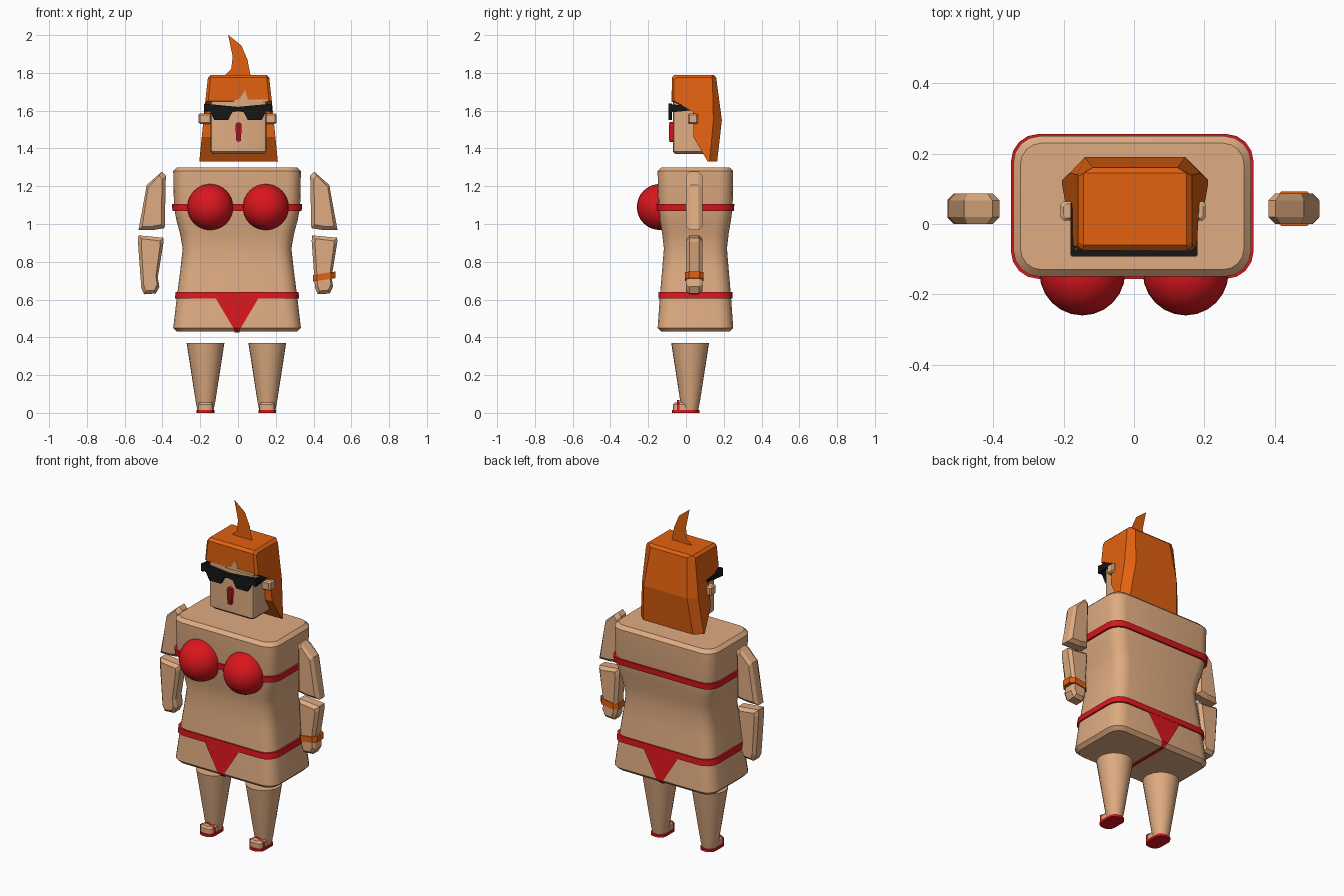
import bpy, bmesh
from math import pi, cos, sin, radians

if "Cube" in bpy.data.objects:
    bpy.data.objects.remove(bpy.data.objects["Cube"])


def material(name, rgb):
    m = bpy.data.materials.new(name)
    m.diffuse_color = (*rgb, 1)
    m.use_nodes = True
    m.node_tree.nodes["Principled BSDF"].inputs["Base Color"].default_value = m.diffuse_color
    return m


SKIN = material("skin", (0.74, 0.41, 0.22))
RED = material("red", (0.70, 0.008, 0.012))
DARK_RED = material("dark_red", (0.24, 0.01, 0.02))
ORANGE = material("orange", (0.76, 0.12, 0.005))
BLACK = material("black", (0.008, 0.008, 0.008))


def finish(name, bm, mat, smooth=None):
    bmesh.ops.recalc_face_normals(bm, faces=bm.faces)
    me = bpy.data.meshes.new(name)
    bm.to_mesh(me)
    bm.free()
    me.materials.append(mat)
    ob = bpy.data.objects.new(name, me)
    bpy.context.collection.objects.link(ob)
    if smooth:
        bpy.context.view_layer.objects.active = ob
        ob.select_set(True)
        bpy.ops.object.shade_smooth_by_angle(angle=radians(smooth))
        ob.select_set(False)
    return ob


def loft(name, rings, mat, closed=True, caps=True, smooth=None):
    """Skin a list of equal-length point rings."""
    bm = bmesh.new()
    rows = [[bm.verts.new(p) for p in ring] for ring in rings]
    n = len(rows[0])
    for a, b in zip(rows, rows[1:]):
        for i in range(n if closed else n - 1):
            j = (i + 1) % n
            bm.faces.new((a[i], a[j], b[j], b[i]))
    if closed and caps:
        bm.faces.new(rows[0])
        bm.faces.new(rows[-1])
    return finish(name, bm, mat, smooth)


def round_rect(cx, cy, z, hx, hy, r, seg=4):
    pts = []
    for k, (sx, sy) in enumerate(((1, 1), (-1, 1), (-1, -1), (1, -1))):
        for i in range(seg + 1):
            a = (k + i / seg) * pi / 2
            pts.append((cx + sx * (hx - r) + r * cos(a), cy + sy * (hy - r) + r * sin(a), z))
    return pts


def slab(name, pts, y0, y1, mat, chamfer=0.0):
    """Front outline (x, z) given thickness along y, optionally chamfered."""
    xs, zs = [p[0] for p in pts], [p[1] for p in pts]
    cx, cz = (min(xs) + max(xs)) / 2, (min(zs) + max(zs)) / 2
    fx = 1 - 2 * chamfer / (max(xs) - min(xs))
    fz = 1 - 2 * chamfer / (max(zs) - min(zs))
    full = lambda y: [(x, y, z) for x, z in pts]
    inset = lambda y: [(cx + (x - cx) * fx, y, cz + (z - cz) * fz) for x, z in pts]
    if chamfer:
        rings = [inset(y0), full(y0 + chamfer), full(y1 - chamfer), inset(y1)]
    else:
        rings = [full(y0), full(y1)]
    return loft(name, rings, mat)


# Torso with narrow waist
CX, CY = -0.005, 0.05
levels = [(0.43, 0.318, 0.18, 0.06), (0.45, 0.338, 0.2, 0.075), (0.62, 0.318, 0.188, 0.075),
          (0.76, 0.300, 0.176, 0.075), (0.87, 0.288, 0.167, 0.075), (0.95, 0.302, 0.176, 0.075),
          (1.02, 0.321, 0.188, 0.075), (1.09, 0.334, 0.197, 0.075), (1.28, 0.338, 0.2, 0.075),
          (1.30, 0.318, 0.18, 0.06)]
loft("torso", [round_rect(CX, CY, z, hx, hy, r) for z, hx, hy, r in levels], SKIN, smooth=32)

# Swimwear bands, cups and wrapped lower piece
for name, z0, z1, a, b in (("top_band", 1.07, 1.105, (0.342, 0.204), (0.345, 0.206)),
                           ("lower_band", 0.605, 0.64, (0.329, 0.197), (0.325, 0.195))):
    loft(name, [round_rect(CX, CY, z0, *a, 0.078), round_rect(CX, CY, z1, *b, 0.078)], RED, smooth=32)
for side in (-1, 1):
    bm = bmesh.new()
    bmesh.ops.create_uvsphere(bm, u_segments=24, v_segments=16, radius=0.122)
    bmesh.ops.translate(bm, vec=(side * 0.147, -0.138, 1.09), verts=bm.verts)
    finish("top_cup", bm, RED, 40)
wrap = [(0.118, -0.145, 0.615), (0.02, -0.156, 0.45), (0.012, -0.133, 0.425),
        (0.012, 0.233, 0.425), (0.02, 0.256, 0.45), (0.118, 0.245, 0.615)]
loft("lower_piece", [[(CX - w, y, z), (CX + w, y, z)] for w, y, z in wrap], RED, closed=False)

# Head and ears
loft("head", [round_rect(0.003, 0.03, z, hx, hy, 0.02, 2) for z, hx, hy in
              ((1.37, 0.133, 0.085), (1.385, 0.148, 0.1), (1.70, 0.148, 0.1))], SKIN, smooth=25)
for x in (-0.175, 0.17):
    loft("ear", [round_rect(x, 0.0375, z, hx, hy, 0.008, 1) for z, hx, hy in
                 ((1.53, 0.026, 0.02), (1.537, 0.034, 0.027), (1.578, 0.034, 0.027),
                  (1.585, 0.026, 0.02))], SKIN)

# Hair: side profile (y, z) with the offset of its outer layer, widening downwards
hair = [((-0.075, 1.652), (0.012, 0)), ((-0.075, 1.775), (0.012, -0.01)), ((-0.06, 1.79), (0.01, -0.015)),
        ((0.145, 1.79), (-0.01, -0.015)), ((0.16, 1.775), (-0.02, -0.012)), ((0.19, 1.55), (-0.045, 0)),
        ((0.165, 1.33), (-0.04, 0)), ((0.115, 1.33), (0, 0)), ((0.04, 1.46), (0, 0)),
        ((0.038, 1.595), (0, 0))]


def hair_layer(side, outer):
    ring = []
    for (y, z), (dy, dz) in hair:
        half = 0.162 + 0.046 * (1.79 - z) / 0.46
        inset = 0 if outer else 0.015 + 0.028 * (y > 0.15)
        ring.append((0.003 + side * (half - inset), y + dy * outer, z + dz * outer))
    return ring


loft("hair", [hair_layer(-1, 1), hair_layer(-1, 0), hair_layer(1, 0), hair_layer(1, 1)], ORANGE)
slab("hairline_notch", [(-0.035, 1.645), (0.01, 1.665), (0.037, 1.708), (0.052, 1.66), (0.155, 1.66), (0.155, 1.645)],
     -0.077, -0.07, SKIN)

# Flat curved tuft on top
left = [(-0.068, 1.788), (-0.036, 1.82), (-0.028, 1.885), (-0.052, 2.0)]
right = [(0.066, 1.788), (0.05, 1.87), (0.018, 1.945), (-0.05, 2.0)]
loft("hair_tuft", [[(a[0], 0.04, a[1]), (b[0], 0.04, b[1])] for a, b in zip(left, right)],
     ORANGE, closed=False)

# Sunglasses
half = [(0.178, 1.637), (0.176, 1.605), (0.147, 1.592), (0.125, 1.55), (0.052, 1.55), (0.03, 1.592)]
outline = [(0, 1.62)] + half + [(0, 1.597)] + [(-x, z) for x, z in reversed(half)]
slab("sunglasses_front", outline, -0.093, -0.073, BLACK)
temple = [(-0.09, 1.59), (-0.09, 1.635), (0.06, 1.62), (0.06, 1.605)]
for s in (-1, 1):
    loft("sunglasses_temple", [[(s * x, y, z) for y, z in temple] for x in (0.166, 0.181)], BLACK)

# Mouth: capsule outline with darker inside
for name, r, y, mat in (("lips", 0.017, -0.087, RED), ("mouth_inside", 0.010, -0.089, DARK_RED)):
    cap = [(0.003 + r * cos(i * pi / 4), 1.487 + (0.035 if i < 5 else -0.035) + r * sin(i * pi / 4))
           for i in (0, 1, 2, 3, 4, 4.001 + 1, 6, 7)]
    slab(name, cap, y, -0.065, DARK_RED if r < 0.015 else mat)

# Arms: mirrored upper arms, repeated forearms
upper = [(0.403, 1.277), (0.382, 1.255), (0.388, 0.978), (0.45, 0.968), (0.527, 0.967), (0.483, 1.207)]
fore = [(-0.527, 0.94), (-0.395, 0.927), (-0.394, 0.905), (-0.425, 0.715), (-0.416, 0.668),
        (-0.435, 0.632), (-0.497, 0.628), (-0.512, 0.66), (-0.53, 0.91)]
for s in (-1, 1):
    slab("upper_arm", [(s * x, z) for x, z in upper], 0.0, 0.087, SKIN, 0.02)
for dx in (0, 0.92):
    slab("forearm", [(x + dx, z) for x, z in fore], 0.0, 0.087, SKIN, 0.018)
ring = lambda z, tilt: [(x, y, z + tilt * (x - 0.46)) for x, y, _ in
                        round_rect(0.456, 0.0435, 0, 0.059, 0.049, 0.022, 1)]
loft("bracelet", [ring(0.705, 0.15), ring(0.74, 0.15)], ORANGE)

# Legs, feet and sandals
for x in (-0.172, 0.155):
    circle = lambda r, z: [(x + r * cos(i * pi / 12), 0.022 + r * sin(i * pi / 12), z) for i in range(24)]
    loft("leg", [circle(0.043, 0.015), circle(0.052, 0.06), circle(0.1, 0.37)], SKIN, smooth=35)
    loft("foot", [round_rect(x, -0.02, z, hx, hy, 0.025, 3) for z, hx, hy in
                  ((0.015, 0.04, 0.048), (0.045, 0.04, 0.048), (0.056, 0.032, 0.04))], SKIN, smooth=35)
    loft("sandal_sole", [round_rect(x, -0.002, z, 0.047, 0.073, 0.04) for z in (0, 0.014)], RED, smooth=35)
    strap = [(-0.046, 0.012), (-0.045, 0.05), (0, 0.068), (0.045, 0.05), (0.046, 0.012)]
    loft("sandal_strap", [[(x + a, y, z) for a, z in strap] for y in (-0.048, -0.034)], RED, closed=False)
